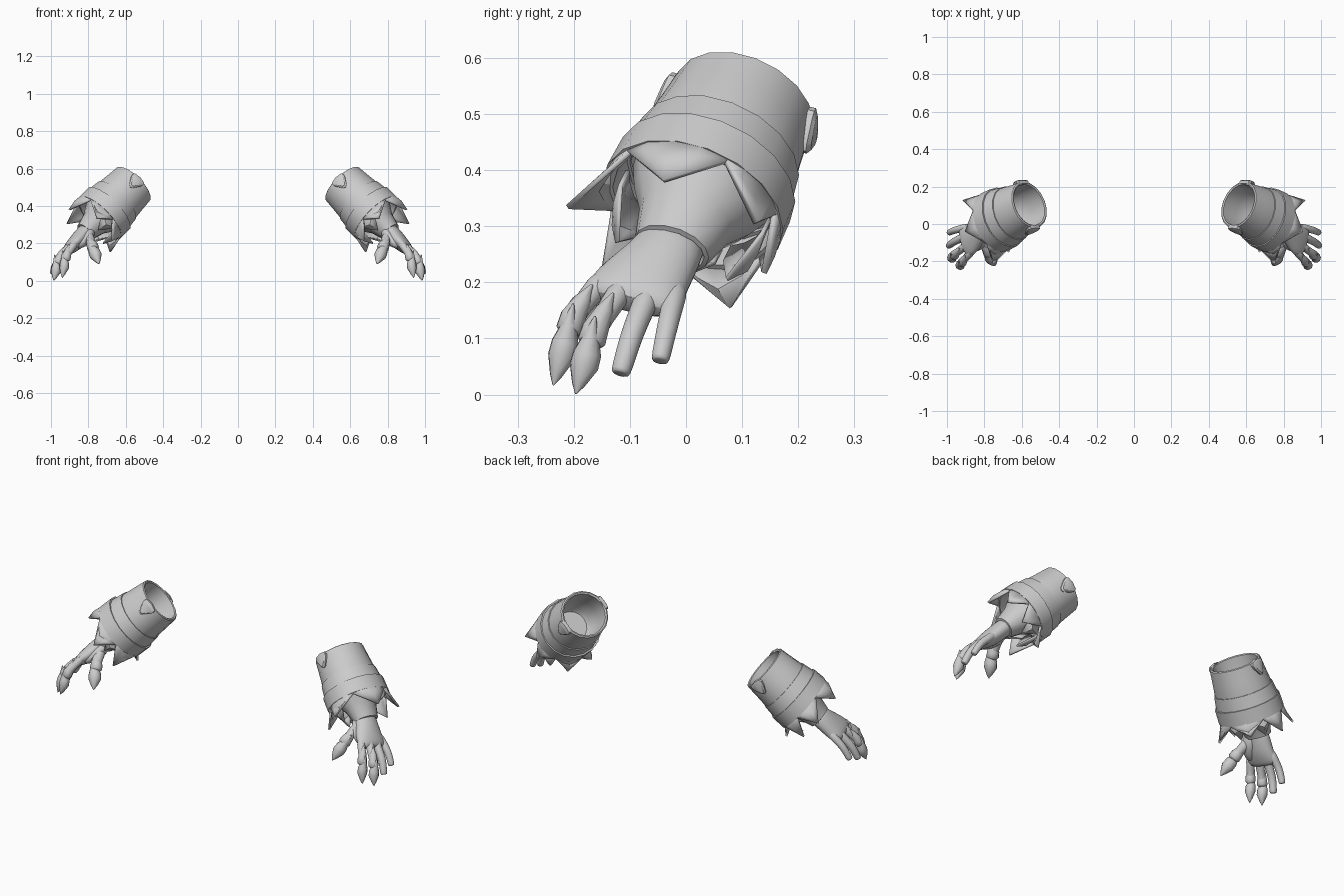
import bpy, bmesh, math
from mathutils import Vector

if "Cube" in bpy.data.objects:
    bpy.data.objects.remove(bpy.data.objects["Cube"])

# Arm frame: D along forearm to fingers, W across the hand, N out of the back of the hand
C = Vector((0.56, 0.103, 0.517))
D = Vector((0.667, -0.333, -0.667))
W = Vector((0.236, 0.943, -0.236))
N = Vector((0.707, 0, 0.707))


def P(d, w, n):
    return C + D * d + W * w + N * n


def finish(name, bm, angle=35, thick=0, subsurf=0):
    bmesh.ops.recalc_face_normals(bm, faces=bm.faces)
    me = bpy.data.meshes.new(name)
    bm.to_mesh(me)
    bm.free()
    ob = bpy.data.objects.new(name, me)
    bpy.context.collection.objects.link(ob)
    if thick:
        m = ob.modifiers.new("thickness", 'SOLIDIFY')
        m.thickness = thick
        m.offset = 0
    if subsurf:
        m = ob.modifiers.new("smooth", 'SUBSURF')
        m.levels = m.render_levels = subsurf
    m = ob.modifiers.new("pair", 'MIRROR')
    m.use_clip = False
    m.use_mirror_merge = False
    bpy.ops.object.select_all(action='DESELECT')
    ob.select_set(True)
    bpy.context.view_layer.objects.active = ob
    bpy.ops.object.shade_smooth_by_angle(angle=math.radians(angle))
    return ob


def skin_rings(bm, rings, closed=False):
    k = len(rings[0])
    pairs = list(zip(rings, rings[1:])) + ([(rings[-1], rings[0])] if closed else [])
    for a, b in pairs:
        for i in range(k):
            j = (i + 1) % k
            bm.faces.new((a[i], a[j], b[j], b[i]))
    if not closed:
        bm.faces.new(rings[0])
        bm.faces.new(rings[-1])


def sleeve(name, rows, sides=18, closed=False):
    # rows of (d, radius across, radius through)
    bm = bmesh.new()
    rings = []
    for d, rw, rn in rows:
        rings.append([bm.verts.new(P(d, rw * math.cos(t), rn * math.sin(t)))
                      for t in (2 * math.pi * i / sides for i in range(sides))])
    skin_rings(bm, rings, closed)
    return finish(name, bm)


def limb(name, rows, sides=10, subsurf=1, angle=60):
    # rows of (d, w, n, radius across, radius through), sections square to the path
    bm = bmesh.new()
    pts = [P(*r[:3]) for r in rows]
    rings = []
    for i, r in enumerate(rows):
        t = (pts[min(i + 1, len(pts) - 1)] - pts[max(i - 1, 0)]).normalized()
        u = (W - t * W.dot(t)).normalized()
        v = t.cross(u)
        rings.append([bm.verts.new(pts[i] + u * r[3] * math.cos(a) + v * r[4] * math.sin(a))
                      for a in (2 * math.pi * k / sides for k in range(sides))])
    skin_rings(bm, rings)
    return finish(name, bm, angle, 0, subsurf)


# Hollow forearm cuff and its two wrapped bands
sleeve("forearm_cuff", [(0.20, .150, .138), (0.13, .147, .138), (0.07, .139, .132), (0, .131, .126),
                        (-.004, .124, .119), (0, .116, .111), (.10, .118, .110),
                        (.18, .105, .095), (.22, .08, .07), (.24, .04, .035)])
for name, d0, d1, r0, r1 in (("upper_band", .135, .205, .152, .163), ("lower_band", .20, .274, .168, .171)):
    sleeve(name, [(d0, r0, r0 - .009), (d1, r1, r1 - .012), (d1, r1 - .02, r1 - .032),
                  (d0, r0 - .02, r0 - .029)], closed=True)
sleeve("wrist_sleeve", [(.21, .135, .125), (.262, .115, .105), (.31, .088, .076), (.385, .070, .055),
                        (.387, .062, .045), (.37, .05, .04)], 14)


def spike(bm, lo, a, hi, d0, d1, r0, td, tr):
    # Curved root strip between angles lo and hi, ending in one tip
    def at(deg, d, r):
        t = math.radians(deg)
        return bm.verts.new(P(d, r * math.cos(t), r * .94 * math.sin(t)))
    sweep = [lo + (hi - lo) * k / 4 for k in range(5)]
    top = [at(s, d0, r0) for s in sweep]
    low = [at(s, d1 + (.0, .018, .038, .018, .0)[k], r0 + .004 * (2 - abs(k - 2)))
           for k, s in enumerate(sweep)]
    tip = at(a, td, tr)
    for k in range(4):
        bm.faces.new((top[k], top[k + 1], low[k + 1], low[k]))
        bm.faces.new((low[k], low[k + 1], tip))


# Ragged points hanging from the lower band: angle, tip d, tip radius
spikes = [(35, .37, .187), (98, .366, .155), (178, .355, .208), (225, .36, .20), (297, .33, .203), (353, .37, .17)]
bm = bmesh.new()
for i, (a, td, tr) in enumerate(spikes):
    lo = (spikes[i - 1][0] - (360 if i == 0 else 0) + a) / 2
    hi = (spikes[(i + 1) % 6][0] + (360 if i == 5 else 0) + a) / 2
    spike(bm, lo, a, hi, .25, .278, .160, td, tr)
finish("ragged_fringe", bm, 30, .010)

# Shorter points behind the gaps on the palm side
bm = bmesh.new()
for a in (201, 261, 325):
    spike(bm, a - 28, a, a + 28, .24, .28, .135, .365, .118)
finish("inner_fringe", bm, 30, .008)

# Small rounded triangular tabs at both sides of the cuff mouth
shape = [(-.002, -.034), (-.008, 0), (-.002, .034), (.012, .04), (.03, .034), (.068, .012),
         (.074, 0), (.068, -.012), (.03, -.034), (.012, -.04)]
for side, name in ((1, "outer_tab"), (-1, "inner_tab")):
    bm = bmesh.new()
    rings = [[bm.verts.new(P(.03 + (d - .03) * s, side * (h + d * .1), n * s)) for d, n in shape]
             for h, s in ((.118, 1), (.136, 1), (.142, .75))]
    skin_rings(bm, rings)
    finish(name, bm)

# Palm
limb("palm", [(.33, 0, 0, .058, .045), (.40, -.005, 0, .066, .046), (.45, -.015, -.004, .078, .046),
              (.49, -.023, -.003, .088, .040), (.52, -.026, -.002, .090, .034),
              (.545, -.026, -.003, .078, .024)], 14)

# Fingers: base, middle joint, tip, radius, whether armoured with a claw
fingers = {
    "index_finger": ((.49, -.088, .0), (.59, -.114, -.016), (.70, -.113, -.085), .0215, True),
    "middle_finger": ((.50, -.046, .008), (.62, -.062, -.003), (.727, -.061, -.064), .0225, True),
    "ring_finger": ((.49, .0, .006), (.61, .004, -.002), (.682, .007, -.035), .0205, False),
    "little_finger": ((.47, .04, .0), (.57, .058, .004), (.642, .068, -.02), .019, False),
    "thumb": ((.40, -.045, -.02), (.447, -.105, -.075), (.515, -.165, -.172), .0275, True),
}
for name, (b, m, t, r, claw) in fingers.items():
    b, m, t = Vector(b), Vector(m), Vector(t)

    def row(v, k):
        return (*v, r * k, r * k)
    if not claw:
        limb(name, [row(b, 1.3), row(b.lerp(m, .5), 1.1), row(m, 1.05), row(m.lerp(t, .6), .97),
                    row(m.lerp(t, .95), .92), row(t, .7)])
        continue
    limb(name, [row(b, 1.2), row(b.lerp(m, .5), .95), row(m, .9), row(m.lerp(t, .4), .75)])
    up = Vector((0, 0, r))
    # Knuckle plate, pointed on the back of the finger
    limb(name + "_plate", [row(b.lerp(m, .42) + up, .1), row(b.lerp(m, .7) + up * .5, .75),
                           row(m, 1.1), row(m.lerp(t, .18), 1.15), row(m.lerp(t, .26), .75)], 10, 0, 50)
    # Sharp claw over the fingertip
    limb(name + "_claw", [row(m.lerp(t, .0) + up * 1.5, .08), row(m.lerp(t, .2) + up * .7, .65),
                          row(m.lerp(t, .4) + up * .2, 1.15), row(m.lerp(t, .58), 1.18),
                          row(m.lerp(t, .85), .55), row(t, .06)], 10, 0, 50)

# Fleshy base of the thumb
limb("thumb_base", [(.36, -.02, -.01, .04, .03), (.41, -.048, -.028, .042, .036),
                    (.46, -.065, -.03, .036, .03), (.51, -.075, -.015, .02, .02)], 10)
